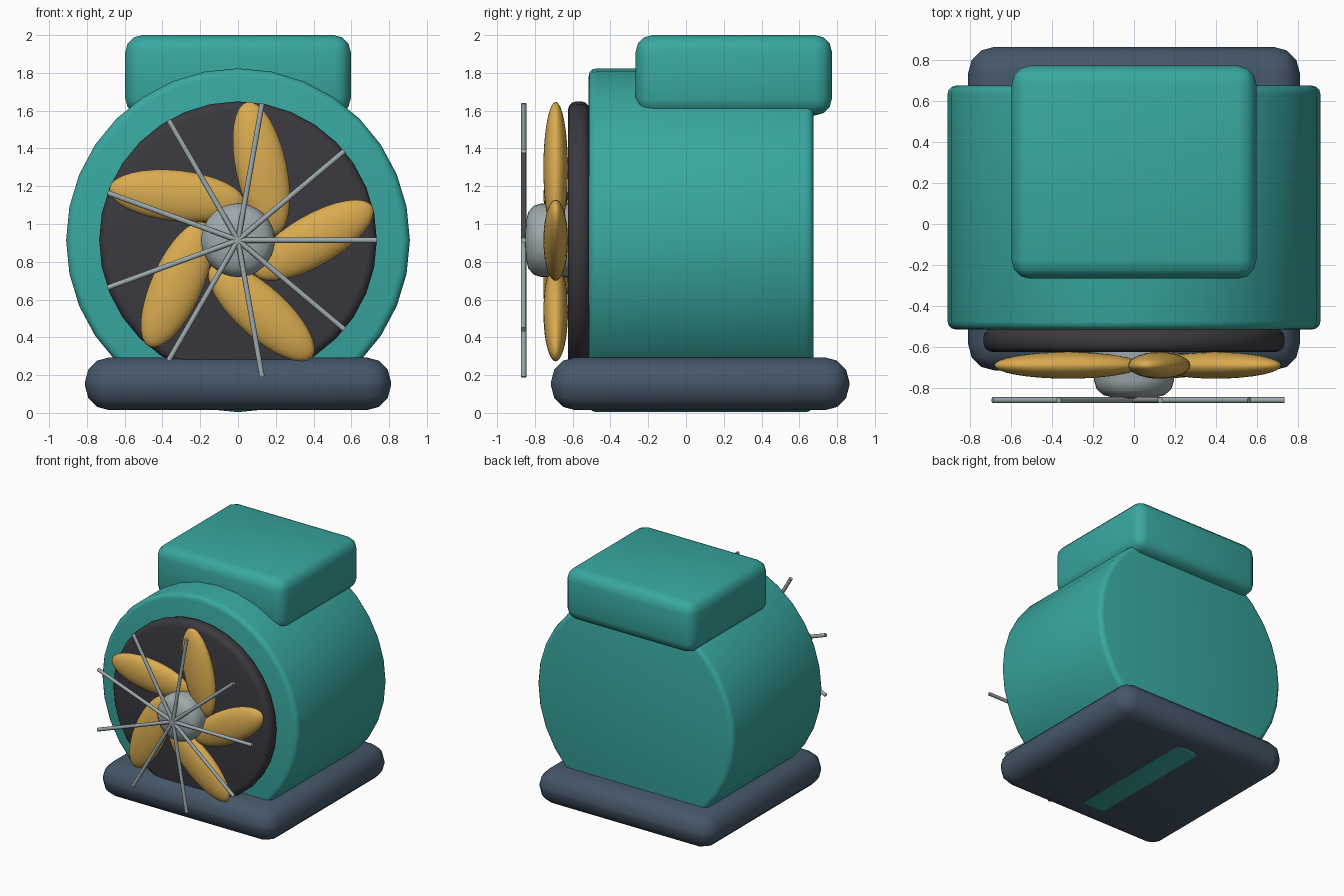
import bpy
import math
from mathutils import Matrix

cube = bpy.data.objects.get("Cube")
if cube:
    bpy.data.objects.remove(cube, do_unlink=True)


def material(name, rgb):
    m = bpy.data.materials.new(name)
    m.use_nodes = True
    color = (*rgb, 1.0)
    m.diffuse_color = color
    m.node_tree.nodes["Principled BSDF"].inputs["Base Color"].default_value = color
    return m


TEAL = material("teal", (0.04, 0.39, 0.35))
SLATE = material("slate", (0.06, 0.095, 0.14))
BLACK = material("charcoal", (0.043, 0.041, 0.05))
GOLD = material("gold", (0.70, 0.41, 0.08))
STEEL = material("steel", (0.34, 0.40, 0.42))

AXIS_Z = 0.914   # height of the fan axis


def finish(name, mat, bevel=0.0, segments=3, angle=40):
    """Name, colour, bevel and smooth the active object."""
    ob = bpy.context.object
    ob.name = name
    ob.data.materials.clear()
    ob.data.materials.append(mat)
    bpy.ops.object.transform_apply(location=False, rotation=True, scale=True)
    if bevel:
        mod = ob.modifiers.new("Bevel", "BEVEL")
        mod.width = bevel
        mod.segments = segments
        mod.limit_method = "ANGLE"
        bpy.ops.object.modifier_apply(modifier=mod.name)
    bpy.ops.object.shade_smooth_by_angle(angle=math.radians(angle))
    return ob


def box(name, mat, low, high, bevel):
    center = [(a + b) / 2 for a, b in zip(low, high)]
    bpy.ops.mesh.primitive_cube_add(size=1, location=center)
    bpy.context.object.scale = [b - a for a, b in zip(low, high)]
    return finish(name, mat, bevel)


def drum(name, mat, radius, front, back, bevel):
    bpy.ops.mesh.primitive_cylinder_add(
        vertices=32, radius=radius, depth=back - front,
        location=(0, (front + back) / 2, AXIS_Z), rotation=(math.pi / 2, 0, 0))
    return finish(name, mat, bevel)


def lathe(name, mat, profile, sides=32):
    """Revolve (radius, y) points around the fan axis; the first is the tip."""
    verts = [(0, profile[0][1], 0)]
    for r, y in profile[1:]:
        for i in range(sides):
            a = math.tau * i / sides
            verts.append((r * math.cos(a), y, r * math.sin(a)))
    faces = []
    for i in range(sides):
        j = (i + 1) % sides
        faces.append((0, 1 + i, 1 + j))
        for k in range(len(profile) - 2):
            p, q = 1 + k * sides, 1 + (k + 1) * sides
            faces.append((p + i, q + i, q + j, p + j))
    last = 1 + (len(profile) - 2) * sides
    faces.append(tuple(range(last + sides - 1, last - 1, -1)))
    me = bpy.data.meshes.new(name)
    me.from_pydata(verts, [], faces)
    ob = bpy.data.objects.new(name, me)
    ob.location.z = AXIS_Z
    bpy.context.collection.objects.link(ob)
    bpy.ops.object.select_all(action="DESELECT")
    bpy.context.view_layer.objects.active = ob
    ob.select_set(True)
    bpy.ops.object.mode_set(mode="EDIT")
    bpy.ops.mesh.select_all(action="SELECT")
    bpy.ops.mesh.normals_make_consistent(inside=False)
    bpy.ops.object.mode_set(mode="OBJECT")
    return finish(name, mat, angle=50)


# Housing, base and top box
drum("body", TEAL, 0.91, -0.515, 0.675, 0.04)
box("base", SLATE, (-0.81, -0.715, 0.014), (0.81, 0.865, 0.294), 0.13)
box("top_box", TEAL, (-0.597, -0.267, 1.575), (0.597, 0.773, 2.0), 0.09)

# Dark disc behind the fan
drum("intake_disc", BLACK, 0.735, -0.625, -0.51, 0.045)

# Five swept blades
for i in range(5):
    a = math.tau * i / 5
    bpy.ops.mesh.primitive_uv_sphere_add(
        segments=32, ring_count=16, radius=1,
        location=(0.4 * math.cos(a), -0.69, AXIS_Z + 0.4 * math.sin(a)))
    blade = bpy.context.object
    blade.scale = (0.36, 0.065, 0.135)
    blade.rotation_euler = (0, -(a + math.radians(30)), 0)
    finish(f"blade_{i + 1}", GOLD, angle=60)

# Domed hub
lathe("hub", STEEL, [(0, -0.855), (0.09, -0.85), (0.15, -0.835),
                     (0.183, -0.805), (0.195, -0.765), (0.195, -0.62)])

# Nine guard spokes
for i in range(9):
    a = math.tau * i / 9
    bpy.ops.mesh.primitive_cylinder_add(
        vertices=10, radius=0.0145, depth=0.735,
        location=(0.3675 * math.cos(a), -0.86, AXIS_Z + 0.3675 * math.sin(a)),
        rotation=(0, math.pi / 2 - a, 0))
    finish(f"guard_spoke_{i + 1}", STEEL)
